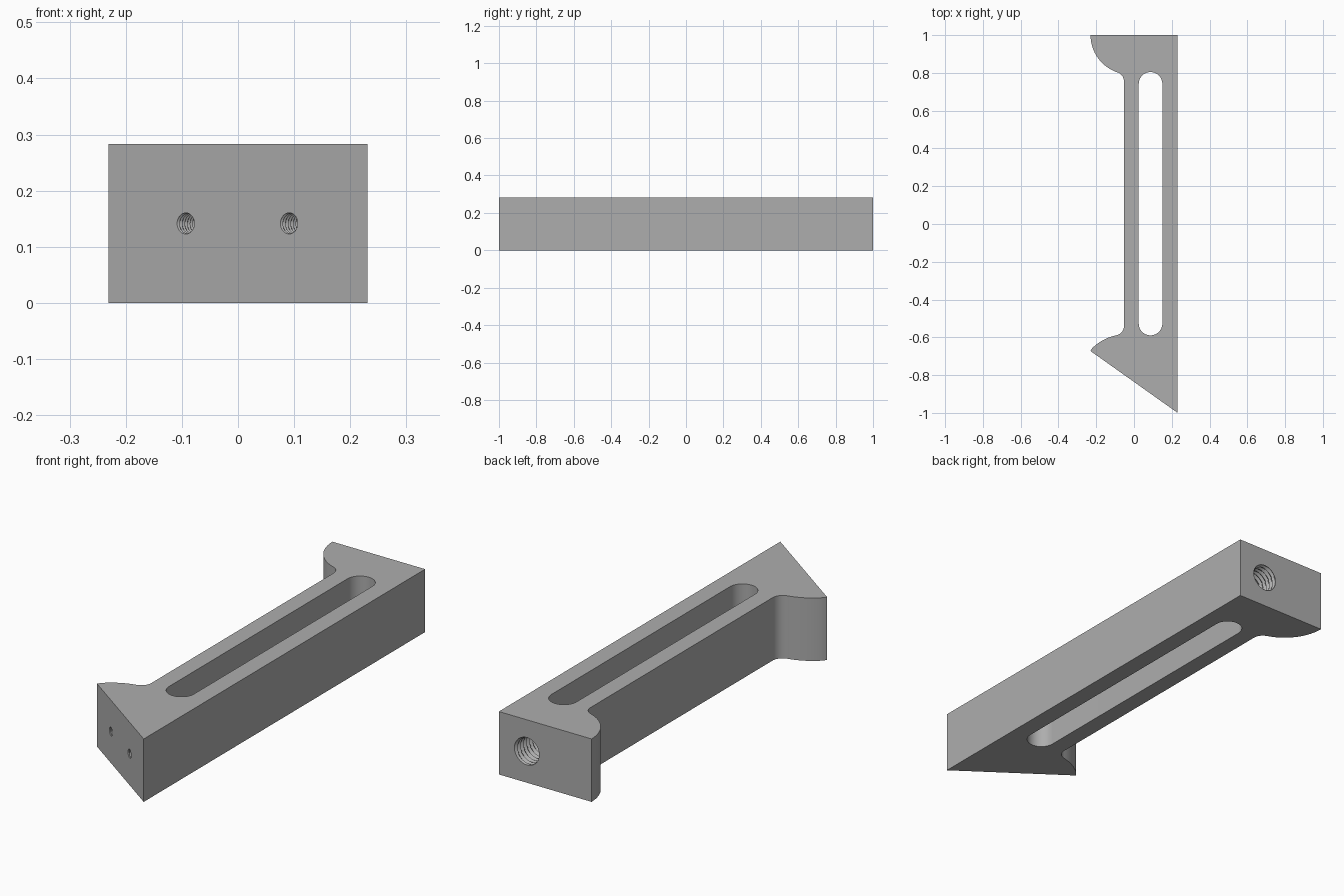
import bpy, bmesh, math
from mathutils import Vector

if "Cube" in bpy.data.objects:
    bpy.data.objects.remove(bpy.data.objects["Cube"])

H = 0.283      # block height
W = 0.231      # half width

grey = bpy.data.materials.new("plain grey")
grey.diffuse_color = (0.42, 0.42, 0.42, 1)
grey.use_nodes = True
grey.node_tree.nodes["Principled BSDF"].inputs["Base Color"].default_value = grey.diffuse_color


def arc(cx, cy, r, a0, a1, n):
    """Points on an arc, angles in degrees."""
    return [(cx + r * math.cos(math.radians(a0 + (a1 - a0) * i / n)),
             cy + r * math.sin(math.radians(a0 + (a1 - a0) * i / n))) for i in range(n + 1)]


def finish(name, bm):
    bmesh.ops.recalc_face_normals(bm, faces=bm.faces[:])
    mesh = bpy.data.meshes.new(name)
    bm.to_mesh(mesh)
    bm.free()
    mesh.materials.append(grey)
    ob = bpy.data.objects.new(name, mesh)
    bpy.context.collection.objects.link(ob)
    return ob


def prism(name, outline, z0, z1):
    bm = bmesh.new()
    face = bm.faces.new([bm.verts.new((x, y, z0)) for x, y in outline])
    ext = bmesh.ops.extrude_face_region(bm, geom=[face])
    bmesh.ops.translate(bm, vec=(0, 0, z1 - z0),
                        verts=[v for v in ext["geom"] if isinstance(v, bmesh.types.BMVert)])
    return finish(name, bm)


def thread_cutter(name, mouth, inward, r, pitch, depth, seg=32, per_turn=6):
    """Cylinder with a helical groove, running inward from its mouth."""
    bm = bmesh.new()
    step = pitch / per_turn
    rows = []
    for i in range(-3, round(depth / step) + 1):
        row = []
        for j in range(seg):
            t = (i / per_turn - j / seg) % 1
            rad = r * (0.84 + 0.16 * abs(2 * t - 1))
            a = 2 * math.pi * j / seg
            row.append(bm.verts.new((rad * math.cos(a), rad * math.sin(a), i * step)))
        rows.append(row)
    for lo, hi in zip(rows, rows[1:]):
        for j in range(seg):
            k = (j + 1) % seg
            bm.faces.new((lo[j], lo[k], hi[k]))
            bm.faces.new((lo[j], hi[k], hi[j]))
    # Flat ends fanned around a centre point
    for row, z in ((rows[0], -3 * step), (rows[-1], depth)):
        c = bm.verts.new((0, 0, z))
        for j in range(seg):
            bm.faces.new((c, row[j], row[(j + 1) % seg]))
    ob = finish(name, bm)
    ob.data.transform(Vector(inward).to_track_quat('Z', 'Y').to_matrix().to_4x4())
    ob.location = mouth
    return ob


# Body outline: slanted front end, flared feet blended into a slim bar
outline = [(W, -1), (W, 1), (-W, 1)]
outline += arc(-0.022, 1.0, 0.208, 183, 251.7, 20)[1:]      # back flare
outline += arc(-0.103, 0.755, 0.05, 71.7, 0, 10)            # back fillet
outline += arc(-0.103, -0.54, 0.05, 0, -78.5, 10)           # front fillet
outline += arc(-0.042, -0.84, 0.256, 101.5, 137, 12)[:-1]   # front flare
outline += [(-W, -0.672)]
body = prism("handle_body", outline, 0, H)

# Long slot with round ends
slot = prism("slot_cutter",
             arc(0.0875, 0.742, 0.0625, 0, 180, 24) + arc(0.0875, -0.527, 0.0625, 180, 360, 24),
             -0.1, H + 0.1)

# Threaded holes: one large in the back end, two small square to the slanted end
cutters = [slot, thread_cutter("back_hole_cutter", (0.0875, 1, H / 2), (0, -1, 0), 0.067, 0.021, 0.16)]
for x in (-0.092, 0.092):
    cutters.append(thread_cutter("front_hole_cutter", (x, -0.836 - 0.711 * x, H / 2),
                                 (0.58, 0.815, 0), 0.0205, 0.008, 0.11))

for c in cutters:
    mod = body.modifiers.new(c.name, 'BOOLEAN')
    mod.operation = 'DIFFERENCE'
    mod.solver = 'EXACT'
    mod.object = c

# Bake the cuts and drop the cutters
bpy.context.view_layer.update()
cut = bpy.data.meshes.new_from_object(body.evaluated_get(bpy.context.evaluated_depsgraph_get()))
body.modifiers.clear()
body.data = cut
for c in cutters:
    bpy.data.objects.remove(c)

bpy.ops.object.select_all(action='DESELECT')
body.select_set(True)
bpy.context.view_layer.objects.active = body
bpy.ops.object.shade_smooth_by_angle(angle=math.radians(25))
